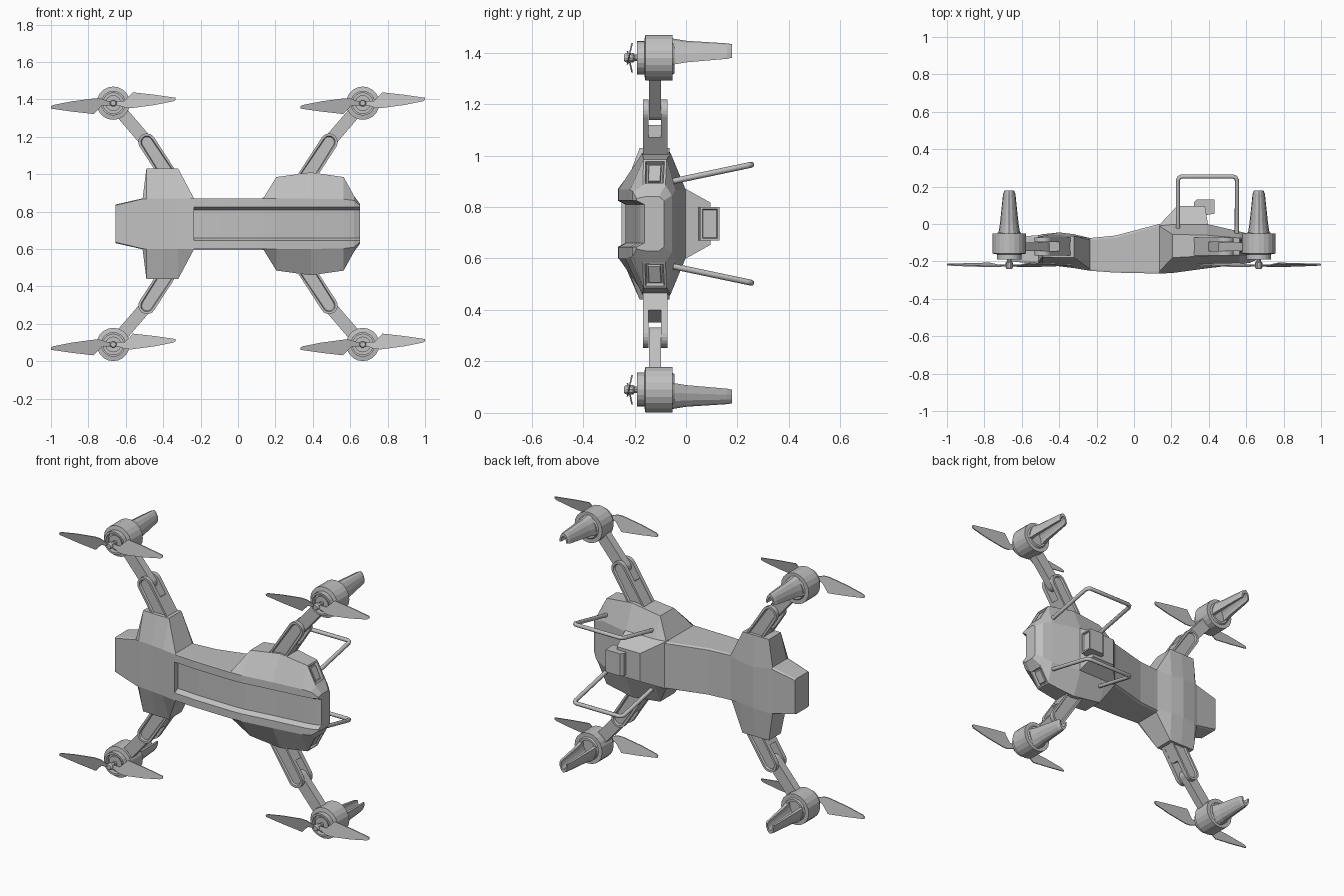
import bpy, bmesh, math
from mathutils import Vector

if "Cube" in bpy.data.objects:
    bpy.data.objects.remove(bpy.data.objects["Cube"])

ZC = 0.735                      # height of the mirror plane
grey = bpy.data.materials.new("plain grey")
grey.diffuse_color = (0.53, 0.53, 0.53, 1)
grey.use_nodes = True
grey.node_tree.nodes["Principled BSDF"].inputs["Base Color"].default_value = grey.diffuse_color


def finish(bm, name):
    bmesh.ops.recalc_face_normals(bm, faces=bm.faces)
    me = bpy.data.meshes.new(name)
    bm.to_mesh(me)
    bm.free()
    me.materials.append(grey)
    ob = bpy.data.objects.new(name, me)
    bpy.context.collection.objects.link(ob)
    return ob


def loft(rings, closed=False):
    """Skin a list of equal-length point rings; cap both ends unless closed."""
    bm = bmesh.new()
    vs = [[bm.verts.new(p) for p in r] for r in rings]
    n = len(vs[0])
    for a, b in zip(vs, vs[1:]):
        for i in range(n):
            j = (i + 1) % n
            bm.faces.new((a[i], a[j], b[j], b[i]))
    if not closed:
        bm.faces.new(vs[0])
        bm.faces.new(vs[-1])
    return bm


def recess(bm, faces, *steps):
    bmesh.ops.recalc_face_normals(bm, faces=bm.faces)
    for t, d in steps:
        bmesh.ops.inset_individual(bm, faces=faces, thickness=t, depth=d)


def prism(name, outline, y0, y1, slot_side=0):
    """Extrude an x-z outline along y, optionally with a slot on one side."""
    bm = loft([[(x, y, z) for x, z in outline] for y in (y0, y1)])
    if slot_side:
        bmesh.ops.recalc_face_normals(bm, faces=bm.faces)
        f = [f for f in bm.faces if f.normal.y * slot_side > 0.9]
        recess(bm, f, (0.013, 0), (0.005, -0.01))
    return finish(bm, name)


def capsule(a, b, r, seg=10):
    """Strip from a to b, rounded around b."""
    a, b = Vector(a), Vector(b)
    d = (b - a).normalized()
    ang = math.atan2(d.y, d.x)
    side = Vector((-d.y, d.x)) * r
    pts = [a + side, a - side]
    for i in range(seg + 1):
        t = ang - math.pi / 2 + math.pi * i / seg
        pts.append(b + Vector((math.cos(t), math.sin(t))) * r)
    return [tuple(p) for p in pts]


def lathe(name, profile, cx, cz, n=20):
    rings = [[(cx + r * math.cos(2 * math.pi * i / n), y,
               cz + r * math.sin(2 * math.pi * i / n)) for i in range(n)]
             for r, y in profile]
    return finish(loft(rings), name)


# Body: x, half width, y top, y shoulder, y lower shoulder, y belly,
# top flat half, belly flat half, channel depth
SECTIONS = [
    (-.655, .103, -.200, -.190, -.080, -.070, .098, .098, 0),
    (-.510, .136, -.215, -.200, -.070, -.060, .133, .130, 0),
    (-.490, .295, -.218, -.175, -.065, -.055, .134, .130, 0),
    (-.400, .295, -.226, -.180, -.065, -.045, .134, .120, 0),
    (-.320, .295, -.236, -.180, -.065, -.055, .134, .120, 0),
    (-.235, .136, -.250, -.240, -.085, -.075, .134, .130, 0),
    (-.2345, .136, -.250, -.240, -.085, -.075, .134, .130, .03),
    (-.100, .136, -.260, -.250, -.075, -.062, .134, .130, .03),
    (.135, .136, -.265, -.255, -.010, .000, .134, .130, .03),
    (.205, .250, -.262, -.180, -.055, .000, .134, .130, .03),
    (.390, .275, -.237, -.170, -.060, .000, .134, .130, .03),
    (.565, .250, -.217, -.165, -.075, -.040, .132, .130, .03),
    (.620, .150, -.207, -.168, -.080, -.055, .125, .110, .03),
    (.653, .105, -.192, -.160, -.105, -.085, .098, .090, .03),
]
rings = []
for x, w, yt, ys, yl, yb, ft, fb, d in SECTIONS:
    half = [(.075, yt + d), (.09, yt), (ft, yt), (w, ys), (w, yl), (fb, yb)]
    rings.append([(x, y, ZC + h) for h, y in half] +
                 [(x, y, ZC - h) for h, y in reversed(half)])
bm = loft(rings)
bmesh.ops.recalc_face_normals(bm, faces=bm.faces)
# recessed sensor windows on the front corners
wins = []
for f in bm.faces:
    c = f.calc_center_median()
    if c.x > .57 and .15 < abs(c.z - ZC) < .23 and -.16 < c.y < -.08 and f.normal.x > .6:
        wins.append(f)
recess(bm, wins, (.012, 0), (.007, -.018), (.008, 0), (.004, .012))
finish(bm, "body")

# Belly housing and camera
finish(loft([[(x, y, ZC + s * h) for x, s in ((x0, -1), (x0, 1), (x1, 1), (x1, -1))]
             for y, x0, x1, h in ((-.03, .13, .40, .14), (0, .14, .395, .135),
                                  (.095, .23, .38, .082))]), "belly_housing")
cam = [(.32, .115), (.335, .13), (.43, .13), (.43, .055), (.385, .048), (.32, .06)]
bm = loft([[(x, y, ZC + s * .065) for x, y in cam] for s in (-1, 1)])
bmesh.ops.recalc_face_normals(bm, faces=bm.faces)
recess(bm, [f for f in bm.faces if f.normal.x > .9], (.012, 0), (.004, -.01))
finish(bm, "camera")


# Landing frames, one each side
def landing_frame(side):
    cu = bpy.data.curves.new("landing_frame", 'CURVE')
    cu.dimensions = '3D'
    cu.bevel_depth = .0115
    cu.bevel_resolution = 2
    cu.use_fill_caps = True
    pts = [(.235, -.03), (.235, .235), (.242, .248), (.255, .254),
           (.53, .254), (.543, .248), (.55, .235), (.55, -.06)]
    sp = cu.splines.new('POLY')
    sp.points.add(len(pts) - 1)
    for p, (x, y) in zip(sp.points, pts):
        p.co = (x, y, ZC + side * (.176 + .21 * y), 1)
    cu.materials.append(grey)
    ob = bpy.data.objects.new("landing_frame", cu)
    bpy.context.collection.objects.link(ob)


for side in (-1, 1):
    landing_frame(side)

MOTOR = [(.001, -.18), (.042, -.18), (.042, -.165), (.055, -.165), (.055, -.19),
         (.066, -.19), (.066, -.162), (.089, -.158), (.089, -.052), (.066, -.052),
         (.06, -.045), (.048, -.045), (.048, -.062), (.001, -.062)]
BLADE = [(.0, -.012), (.03, -.012), (.065, -.025), (.10, -.026), (.22, -.010), (.322, .010),
         (.334, .018), (.332, .029), (.22, .045), (.105, .058), (.06, .012), (.0, .012)]

for sx, end in ((-1, "rear"), (1, "front")):
    for sz, lr in ((-1, "lower"), (1, "upper")):
        tag = f"{end}_{lr}"

        def P(pts):
            return [(sx * x, ZC + sz * h) for x, h in pts]

        # Inner arm: two slotted fork plates with a solid root between
        fork = P(capsule((.34, .21), (.487, .437), .046))
        prism("arm_fork_top_" + tag, fork, -.168, -.145, -1)
        prism("arm_fork_bottom_" + tag, fork, -.097, -.072, 1)
        d = Vector((.147, .227)).normalized()
        s = Vector((-d.y, d.x)) * .045
        a, b = Vector((.34, .21)), Vector((.437, .36))
        prism("arm_root_" + tag, P([a + s, a - s, b - s, b + s]), -.146, -.096)
        # Outer arm
        prism("outer_arm_" + tag, P(capsule((.64, .615), (.487, .437), .034)), -.144, -.098)

        # Motor and shaft
        cx, cz = sx * .667, ZC + sz * .645
        lathe("motor_" + tag, MOTOR, cx, cz)
        lathe("shaft_" + tag, [(.001, -.24), (.014, -.24), (.019, -.232),
                               (.019, -.205), (.013, -.2), (.013, -.17)], cx, cz, 10)
        # Two-bladed propeller, slightly pitched
        for k in (-1, 1):
            finish(loft([[(cx + k * x, -.222 + .22 * h + o, cz + k * h) for x, h in BLADE]
                         for o in (-.003, .003)]), "propeller_blade_" + tag)

        # Tapered foot: a U-shaped shell open towards the middle
        rings = []
        for y, hx, base, hz in ((-.06, .060, -.028, .104), (0, .050, -.018, .084),
                                (.16, .033, -.004, .060), (.178, .026, .0, .053)):
            ring = []
            for k, order in ((1, range(9)), (.66, range(8, -1, -1))):
                for i in order:
                    t = math.pi * i / 8
                    ring.append((cx + k * hx * math.cos(t), y,
                                 cz + sz * (base + k * hz * math.sin(t))))
            rings.append(ring)
        finish(loft(rings), "foot_" + tag)
